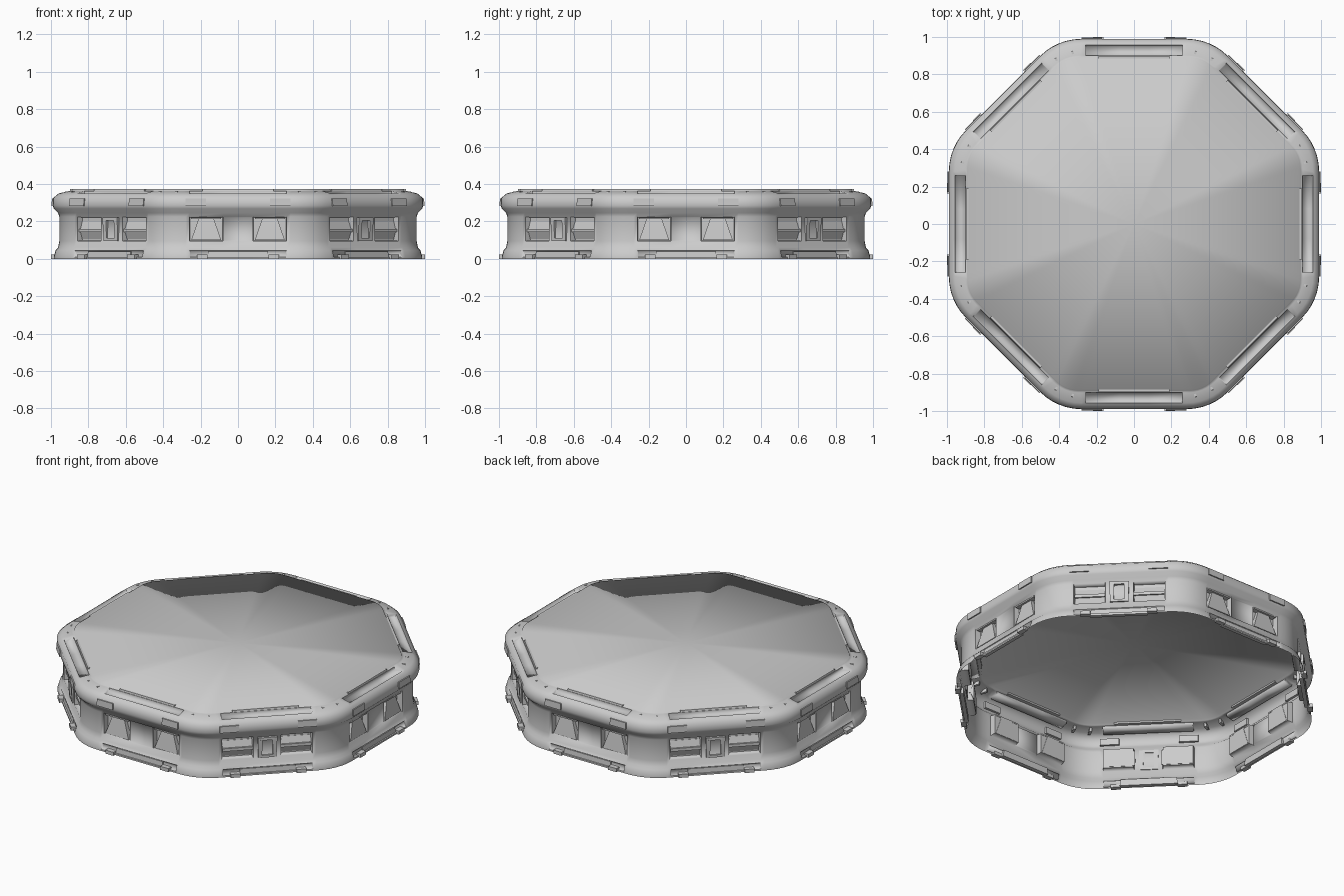
import bpy, bmesh
from math import tan, cos, sin, radians
from mathutils import Vector, Matrix

if "Cube" in bpy.data.objects:
    bpy.data.objects.remove(bpy.data.objects["Cube"])

T = tan(radians(22.5))


def finish(bm, name, angle):
    bmesh.ops.recalc_face_normals(bm, faces=bm.faces) if name != "octagonal_shell" else None
    me = bpy.data.meshes.new(name)
    bm.to_mesh(me)
    bm.free()
    ob = bpy.data.objects.new(name, me)
    bpy.context.collection.objects.link(ob)
    bpy.ops.object.select_all(action='DESELECT')
    ob.select_set(True)
    bpy.context.view_layer.objects.active = ob
    bpy.ops.object.shade_smooth_by_angle(angle=radians(angle))
    return ob


def outline(ap, hw):
    """Rounded octagon: six points on each flat, then a rounded corner."""
    r = (ap * T - hw) / T
    pts = []
    for k in range(8):
        rot = Matrix.Rotation(radians(45 * k), 3, 'Z')
        for t in (-hw, -0.26, -0.08, 0.08, 0.26, hw):
            pts.append(rot @ Vector((ap, t, 0)))
        for j in range(1, 6):
            a = radians(7.5 * j)
            pts.append(rot @ Vector((ap - r + r * cos(a), hw + r * sin(a), 0)))
    return pts


# wall profile: apothem, height, half length of the straight part
profile = [(0.985, 0.0, 0.28), (0.985, 0.01, 0.28), (0.975, 0.045, 0.28),
           (0.962, 0.06, 0.28), (0.955, 0.095, 0.28), (0.955, 0.225, 0.28),
           (0.962, 0.245, 0.28), (0.985, 0.268, 0.28), (0.99, 0.285, 0.28),
           (0.988, 0.325, 0.28), (0.968, 0.342, 0.28), (0.957, 0.35, 0.28),
           (0.902, 0.362, 0.29), (0.889, 0.364, 0.30), (0.885, 0.374, 0.30)]

# octagonal shell with its closing top, open underneath
bm = bmesh.new()
rows = []
for ap, z, hw in profile:
    rows.append([bm.verts.new((p.x, p.y, z)) for p in outline(ap, hw)])
n = len(rows[0])
grid = {}
for i in range(len(rows) - 1):
    for j in range(n):
        k = (j + 1) % n
        grid[i, j] = bm.faces.new((rows[i][j], rows[i][k], rows[i + 1][k], rows[i + 1][j]))
centre = bm.verts.new((0, 0, 0.368))
for j in range(n):
    bm.faces.new((rows[-1][j], rows[-1][(j + 1) % n], centre))
bm.normal_update()


def recess(cells, depth, thick=0.004):
    bmesh.ops.inset_region(bm, faces=[grid[c] for c in cells], thickness=thick,
                           depth=-depth, use_even_offset=True)


# windows, base slots and rim slots on every side
for k in range(8):
    c = 11 * k
    recess([(4, c + 1)], 0.035)
    recess([(4, c + 3)], 0.035)
    if k % 2 == 0:
        recess([(4, c + 2)], 0.008)
    recess([(1, c + q) for q in (1, 2, 3)], 0.012)
    recess([(11, c + q) for q in (1, 2, 3)], 0.02)
finish(bm, "octagonal_shell", 80)


def block(bm, deg, t, z0, z1, back, r0, r1, w0, w1):
    """Block on a side: outer face at r0 (bottom) and r1 (top), half widths w0, w1."""
    rot = Matrix.Rotation(radians(deg), 3, 'Z')
    v = [bm.verts.new(rot @ Vector(p)) for p in (
        (back, t - w0, z0), (r0, t - w0, z0), (r0, t + w0, z0), (back, t + w0, z0),
        (back, t - w1, z1), (r1, t - w1, z1), (r1, t + w1, z1), (back, t + w1, z1))]
    for f in ((3, 2, 1, 0), (4, 5, 6, 7), (0, 1, 5, 4), (1, 2, 6, 5), (2, 3, 7, 6), (3, 0, 4, 7)):
        bm.faces.new([v[i] for i in f])


# window fittings: wedges on the main sides, bars and frames on the diagonals
wedges, bars, tabs, feet, ribs = (bmesh.new() for _ in range(5))
for k in range(8):
    d = 45 * k
    for s in (-1, 1):
        if k % 2 == 0:
            block(wedges, d, s * 0.17, 0.1, 0.222, 0.918, 0.953, 0.938, 0.08, 0.038)
            block(wedges, d, s * 0.17, 0.214, 0.222, 0.918, 0.952, 0.952, 0.08, 0.08)
        else:
            block(bars, d, s * 0.165, 0.142, 0.16, 0.918, 0.946, 0.946, 0.09, 0.09)
            block(bars, d, s * 0.165, 0.16, 0.2, 0.918, 0.936, 0.922, 0.09, 0.09)
            block(bars, d, s * 0.165, 0.105, 0.142, 0.918, 0.922, 0.936, 0.09, 0.09)
            block(bars, d, s * 0.042, 0.095, 0.222, 0.95, 0.963, 0.97, 0.01, 0.014)
        block(tabs, d, s * 0.225, 0.282, 0.322, 0.975, 0.997, 0.995, 0.055, 0.055)
        block(feet, d, s * 0.19, 0.0, 0.022, 0.97, 1.0, 1.0, 0.028, 0.028)
        # corner ribs on the rim
        block(ribs, d + 22.5 + s * 2.8, 0, 0.335, 0.36, 0.965, 1.005, 0.98, 0.008, 0.006)
    if k % 2:
        block(bars, d, 0, 0.205, 0.222, 0.95, 0.97, 0.97, 0.04, 0.04)
        block(bars, d, 0, 0.095, 0.11, 0.95, 0.964, 0.964, 0.04, 0.04)
    block(feet, d, 0, 0.0, 0.04, 0.955, 0.978, 0.974, 0.165, 0.16)
    # thin strip along the inner rim
    block(ribs, d, 0, 0.362, 0.372, 0.88, 0.9, 0.897, 0.19, 0.19)
finish(wedges, "window_wedges", 30)
finish(bars, "window_bars", 30)
finish(tabs, "rim_tabs", 30)
finish(feet, "base_feet", 30)
finish(ribs, "rim_ribs", 30)
